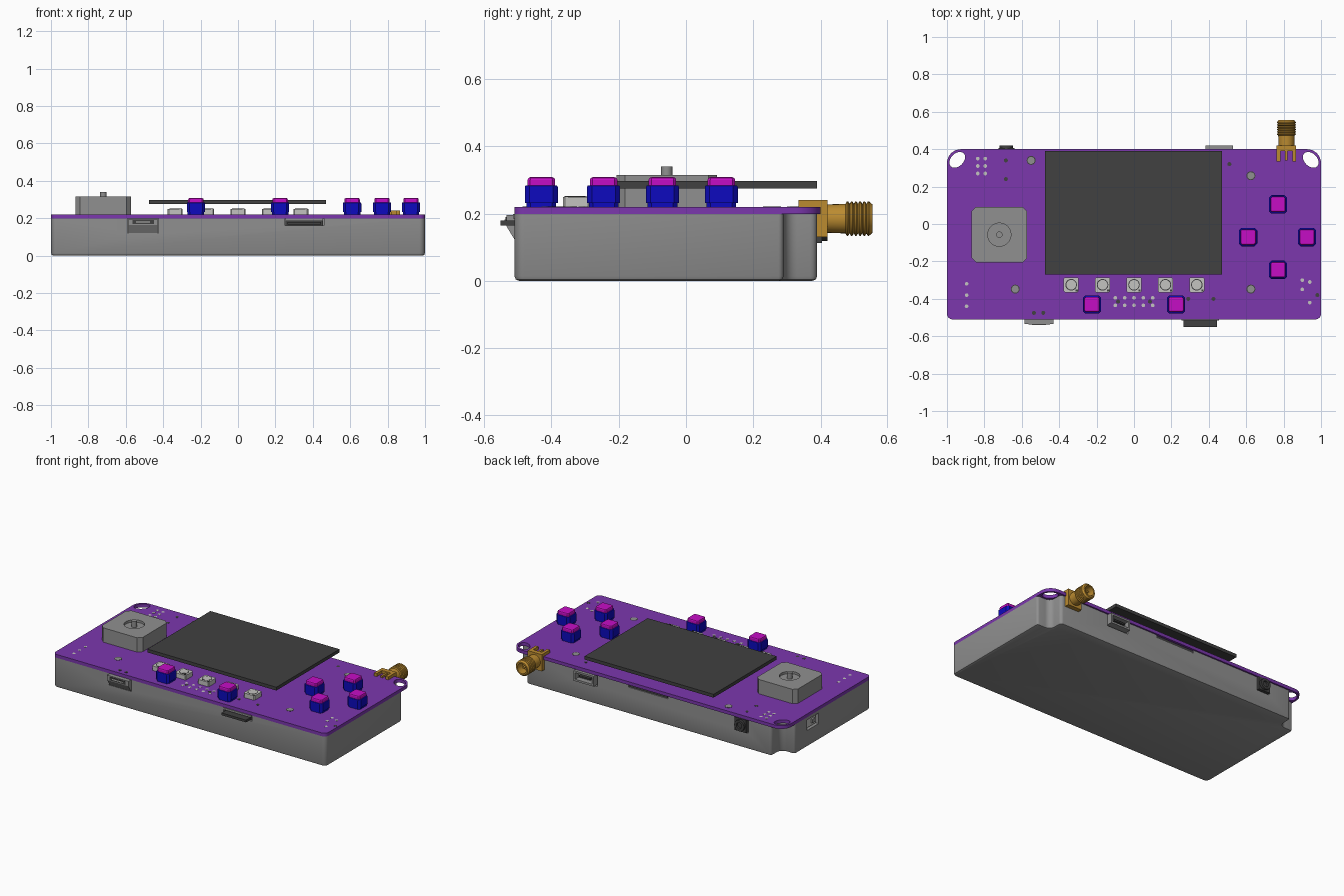
import bpy, bmesh
from math import sin, cos, pi, radians
from mathutils import Matrix, Vector

cube = bpy.data.objects.get("Cube")
if cube:
    bpy.data.objects.remove(cube, do_unlink=True)


def material(name, rgb):
    m = bpy.data.materials.new(name)
    m.use_nodes = True
    m.diffuse_color = (*rgb, 1)
    m.node_tree.nodes["Principled BSDF"].inputs["Base Color"].default_value = (*rgb, 1)
    return m


GREY = material("case grey", (0.28, 0.28, 0.28))
PURPLE = material("board purple", (0.2, 0.038, 0.42))
DARK = material("charcoal", (0.052, 0.052, 0.052))
BLUE = material("button blue", (0.004, 0.003, 0.52))
PINK = material("cap magenta", (0.56, 0.004, 0.56))
GOLD = material("connector gold", (0.5, 0.26, 0.03))
PALE = material("lamp pale grey", (0.55, 0.55, 0.53))


def finish(name, bm, mat):
    bmesh.ops.recalc_face_normals(bm, faces=bm.faces)
    me = bpy.data.meshes.new(name)
    bm.to_mesh(me)
    bm.free()
    ob = bpy.data.objects.new(name, me)
    bpy.context.collection.objects.link(ob)
    me.materials.append(mat)
    return ob


def prism(name, pts, z0, z1, mat, bevel_top=0, bevel_bottom=0):
    """Extrude an outline in the xy plane, with optional rim bevels."""
    bm = bmesh.new()
    face = bm.faces.new([bm.verts.new((x, y, z0)) for x, y in pts])
    top = bmesh.ops.extrude_face_region(bm, geom=[face])["geom"]
    bmesh.ops.translate(bm, vec=(0, 0, z1 - z0), verts=[v for v in top if isinstance(v, bmesh.types.BMVert)])
    for z, width in ((z1, bevel_top), (z0, bevel_bottom)):
        if width:
            rim = [e for e in bm.edges if all(abs(v.co.z - z) < 1e-5 for v in e.verts)]
            bmesh.ops.bevel(bm, geom=rim, offset=width, segments=2, affect='EDGES', profile=0.5)
    return finish(name, bm, mat)


def box(name, x0, x1, y0, y1, z0, z1, mat):
    return prism(name, [(x0, y0), (x1, y0), (x1, y1), (x0, y1)], z0, z1, mat)


def arc(cx, cy, r, a0, a1, n=6):
    return [(cx + r * cos(radians(a0 + (a1 - a0) * i / n)),
             cy + r * sin(radians(a0 + (a1 - a0) * i / n))) for i in range(n + 1)]


def disc(name, x, y, r, z0, z1, mat, n=16):
    return prism(name, arc(x, y, r, 0, 360, n)[:-1], z0, z1, mat)


def chamfered(cx, cy, half, c):
    return [(cx + sx * a, cy + sy * b) for sx, sy, flip in ((1, 1, 0), (-1, 1, 1), (-1, -1, 0), (1, -1, 1))
            for a, b in ([(half, half - c), (half - c, half)][::-1 if flip else 1])]


def lathe(name, profile, x, z, mat, steps=24):
    """Turn (radius, y) points about an axis along y."""
    bm = bmesh.new()
    vs = [bm.verts.new((x + r, y, z)) for r, y in profile]
    es = [bm.edges.new(p) for p in zip(vs, vs[1:])]
    bmesh.ops.spin(bm, geom=vs + es, cent=(x, 0, z), axis=(0, 1, 0), angle=2 * pi, steps=steps)
    bmesh.ops.remove_doubles(bm, verts=bm.verts, dist=1e-5)
    return finish(name, bm, mat)


def cut(ob, cutters):
    for c in cutters:
        c.hide_render = True
        mod = ob.modifiers.new("cut", 'BOOLEAN')
        mod.operation, mod.solver, mod.object = 'DIFFERENCE', 'EXACT', c
        bpy.context.view_layer.objects.active = ob
        bpy.ops.object.modifier_apply(modifier=mod.name)
        bpy.data.objects.remove(c, do_unlink=True)


def smooth(ob):
    bpy.ops.object.select_all(action='DESELECT')
    ob.select_set(True)
    bpy.context.view_layer.objects.active = ob
    bpy.ops.object.shade_smooth_by_angle(angle=radians(35))


def mirrored(half):
    return half + [(-x, y) for x, y in reversed(half)]


FRONT, BACK, DECK, TOP = -0.51, 0.39, 0.198, 0.22

# Case with scooped back corners and port openings
half = (arc(0.97, FRONT + 0.03, 0.03, -90, 0) + arc(0.985, 0.275, 0.015, 0, 90, 3)
        + arc(0.94, 0.33, 0.04, 270, 180) + arc(0.88, 0.37, 0.02, 0, 90, 4))
case = prism("case", mirrored(half), 0, DECK, GREY, bevel_bottom=0.014)
cut(case, [box("cutter", *c, GREY) for c in (
    (-0.59, -0.425, -0.6, -0.47, 0.12, 0.21),
    (0.25, 0.46, -0.6, -0.47, 0.16, 0.21),
    (0.375, 0.535, 0.35, 0.5, 0.12, 0.21),
    (-0.14, 0.15, 0.36, 0.5, 0.178, 0.21),
    (-0.73, -0.635, 0.35, 0.5, 0.108, 0.21),
    (-1.1, -0.97, 0.04, 0.16, 0.11, 0.18))])
smooth(case)

# Circuit board with slanted corner slots
half = arc(0.97, FRONT + 0.03, 0.03, -90, 0) + arc(0.925, 0.325, 0.075, 0, 90, 8)
board = prism("circuit_board", mirrored(half), DECK, TOP, PURPLE)


def slot(side):
    pts = []
    for i in range(24):
        u, v = 0.049 * cos(i * pi / 12), 0.034 * sin(i * pi / 12)
        pts.append((side * (0.945 - (u - v) * 0.707), 0.343 + (u + v) * 0.707))
    return prism("slot_cutter", pts, 0.1, 0.3, PURPLE)


cut(board, [slot(1), slot(-1)])
smooth(board)

# Screen panel
box("screen", -0.475, 0.47, -0.27, BACK, 0.275, 0.297, DARK)

# Antenna block with round recess and pin
antenna = prism("antenna_block", chamfered(-0.72, -0.057, 0.149, 0.025), TOP, 0.315, GREY)
cut(antenna, [disc("recess_cutter", -0.72, -0.057, 0.062, 0.3, 0.4, GREY, 32)])
smooth(antenna)
smooth(disc("antenna_pin", -0.72, -0.057, 0.017, 0.29, 0.34, GREY))

# Push buttons
for x, y in ((0.77, 0.105), (0.61, -0.07), (0.925, -0.07), (0.77, -0.245), (-0.225, -0.43), (0.225, -0.43)):
    prism("button_foot", chamfered(x, y, 0.044, 0.012), TOP, 0.236, BLUE)
    prism("button_body", chamfered(x, y, 0.049, 0.014), 0.232, 0.284, BLUE, bevel_top=0.005)
    prism("button_cap", chamfered(x, y, 0.041, 0.008), 0.284, 0.308, PINK, bevel_top=0.008)

# Row of lamps
for i in range(-2, 3):
    x, y = i * 0.168, -0.325
    prism("lamp_body", chamfered(x, y, 0.04, 0.006), TOP, 0.25, PALE)
    disc("lamp_ring", x, y, 0.031, 0.25, 0.251, DARK, 20)
    disc("lamp_lens", x, y, 0.026, 0.25, 0.252, PALE, 20)
    box("lamp_mark", x + 0.024, x + 0.036, y - 0.036, y - 0.026, 0.25, 0.252, DARK)

# Aerial socket
SX, SZ = 0.815, 0.185
box("socket_flange", SX - 0.052, SX + 0.052, BACK, 0.42, 0.13, 0.24, GOLD)
for dx in (-0.042, 0.042):
    box("socket_leg", SX + dx - 0.01, SX + dx + 0.01, 0.335, BACK, 0.22, 0.24, GOLD)
    box("socket_lower_leg", SX + dx - 0.01, SX + dx + 0.01, 0.335, BACK, 0.13, DECK, GOLD)
box("socket_contact", SX - 0.007, SX + 0.007, 0.34, BACK, 0.22, 0.232, GOLD)
thread = [(r, 0.474 + 0.0125 * i + d) for i in range(6) for r, d in ((0.044, 0), (0.051, 0.004), (0.051, 0.008))]
smooth(lathe("socket_barrel", [(0, 0.415), (0.042, 0.415)] + thread
             + [(0.044, 0.552), (0.042, 0.555), (0.033, 0.555), (0.033, 0.5), (0, 0.5)], SX, SZ, GOLD))
smooth(lathe("socket_pin", [(0, 0.5), (0.008, 0.5), (0.008, 0.54), (0, 0.54)], SX, SZ, GOLD, 12))


def side_prism(name, pts, x0, x1, mat):
    """Extrude a (y, z) outline along x."""
    ob = prism(name, pts, x0, x1, mat)
    ob.data.transform(Matrix(((0, 0, 1, 0), (1, 0, 0, 0), (0, 1, 0, 0), (0, 0, 0, 1))))
    return ob


# Front charging port with flared lip, and memory card
side_prism("charging_port", [(-0.46, 0.12), (-0.508, 0.12), (-0.534, 0.163), (-0.534, 0.196), (-0.46, 0.196)],
           -0.585, -0.43, GREY)
box("charging_opening", -0.565, -0.45, -0.537, -0.533, 0.168, 0.19, DARK)
box("charging_tongue", -0.545, -0.47, -0.539, -0.534, 0.177, 0.183, PALE)
box("card_holder", 0.255, 0.455, -0.5, -0.46, 0.161, DECK, DARK)
box("card_holder_lip", 0.255, 0.455, -0.515, -0.47, 0.185, DECK, GREY)
box("memory_card", 0.265, 0.445, -0.552, -0.46, 0.165, 0.18, DARK)

# Back port, slot and audio jack
port = side_prism("back_port", [(0.34, 0.13), (0.42, 0.13), (0.42, DECK), (0.34, DECK)], 0.383, 0.53, GREY)
cut(port, [box("cutter", 0.395, 0.518, 0.385, 0.5, 0.143, 0.186, GREY)])
box("port_tongue", 0.415, 0.498, 0.36, 0.41, 0.16, 0.17, DARK)
box("back_slot", -0.135, 0.145, 0.35, 0.385, 0.179, DECK, DARK)
box("audio_jack", -0.725, -0.64, 0.34, 0.405, 0.112, DECK, DARK)
smooth(lathe("jack_collar", [(0, 0.4), (0.036, 0.4), (0.036, 0.42), (0.02, 0.42), (0.02, 0.406), (0, 0.406)],
             -0.6825, 0.155, DARK, 20))

# Side switch
box("side_switch", -0.985, -0.96, 0.05, 0.15, 0.115, 0.178, PALE)
box("switch_slider", -0.998, -0.98, 0.07, 0.1, 0.135, 0.16, GREY)

# Screw points and solder pads
for x, y in ((-0.55, 0.34), (0.625, 0.258), (0.625, -0.348), (-0.635, -0.348)):
    disc("screw_rim", x, y, 0.024, TOP, 0.2205, DARK)
    disc("screw_point", x, y, 0.019, TOP, 0.221, GREY)
pads = [(x, y) for x in (-0.835, -0.795) for y in (0.35, 0.31, 0.27)]
pads += [(-0.895, -0.32 - 0.06 * i) for i in range(3)]
pads += [(-0.1 + 0.05 * i, y) for i in range(5) for y in (-0.395, -0.435)]
pads += [(0.9, -0.3), (0.94, -0.31), (0.9, -0.35), (0.94, -0.42)]
for x, y in pads:
    disc("solder_pad", x, y, 0.01, TOP, 0.221, PALE, 10)
for x, y in ((-0.685, 0.34), (-0.685, 0.24), (-0.535, -0.475), (-0.485, -0.475), (0.425, -0.4),
             (0.29, -0.4), (0.51, 0.32), (-0.085, -0.415), (0.085, -0.415), (0.98, -0.38)):
    disc("via", x, y, 0.011, TOP, 0.221, DARK, 10)
